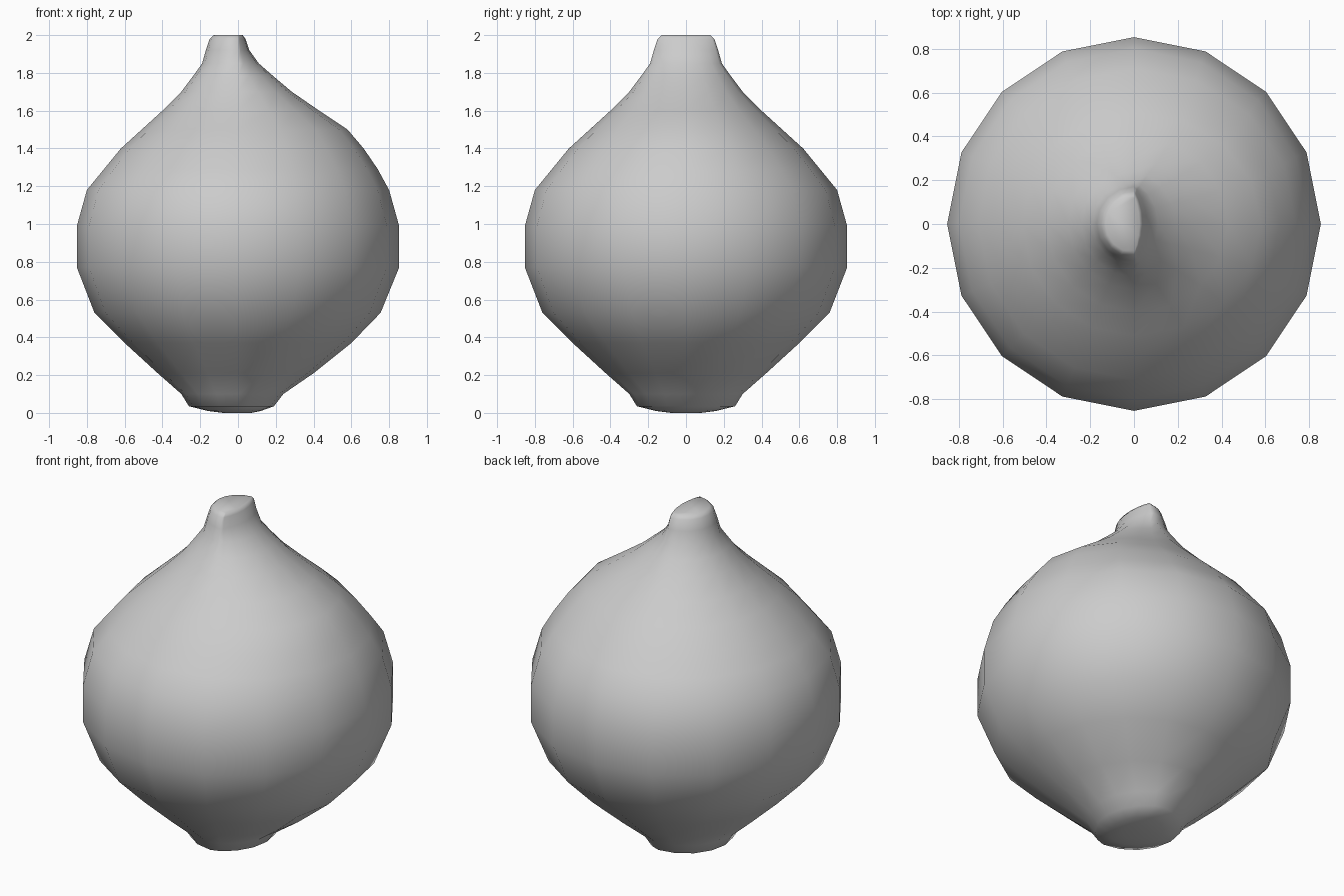
import bpy, bmesh
from math import sin, cos, pi

if "Cube" in bpy.data.objects:
    bpy.data.objects.remove(bpy.data.objects["Cube"])

# height, general radius, reach of the pinched +x side
RINGS = [
    (0.0, .08, .07), (.01, .16, .12), (.035, .26, .19), (.10, .30, .24),
    (.21, .425, .40), (.37, .60, .60), (.53, .76, .755), (.77, .853, .853),
    (.99, .853, .853), (1.18, .80, .80), (1.29, .71, .74), (1.40, .62, .665),
    (1.50, .51, .58), (1.60, .40, .43), (1.70, .30, .285), (1.78, .24, .19),
    (1.85, .19, .11), (1.92, .17, .06), (1.98, .15, .04), (2.0, .13, .025),
]
SIDES = 16

bm = bmesh.new()
loops = []
for z, r, a in RINGS:
    loop = []
    for i in range(SIDES):
        t = 2 * pi * i / SIDES
        x, y = r * cos(t), r * sin(t)
        if x > 1e-6:
            # pinched side flattens into a lens-shaped arc
            x = a * cos(t) ** (1 + max(0, 1 - a / r))
        loop.append(bm.verts.new((x, y, z)))
    loops.append(loop)

# walls
for lo, hi in zip(loops, loops[1:]):
    for i in range(SIDES):
        j = (i + 1) % SIDES
        bm.faces.new((lo[i], lo[j], hi[j], hi[i]))
# base and tip caps
bm.faces.new(loops[0][::-1])
bm.faces.new(loops[-1])
for f in bm.faces:
    f.smooth = True

mesh = bpy.data.meshes.new("bulb_body")
bm.to_mesh(mesh)
bm.free()
bpy.context.collection.objects.link(bpy.data.objects.new("bulb_body", mesh))
